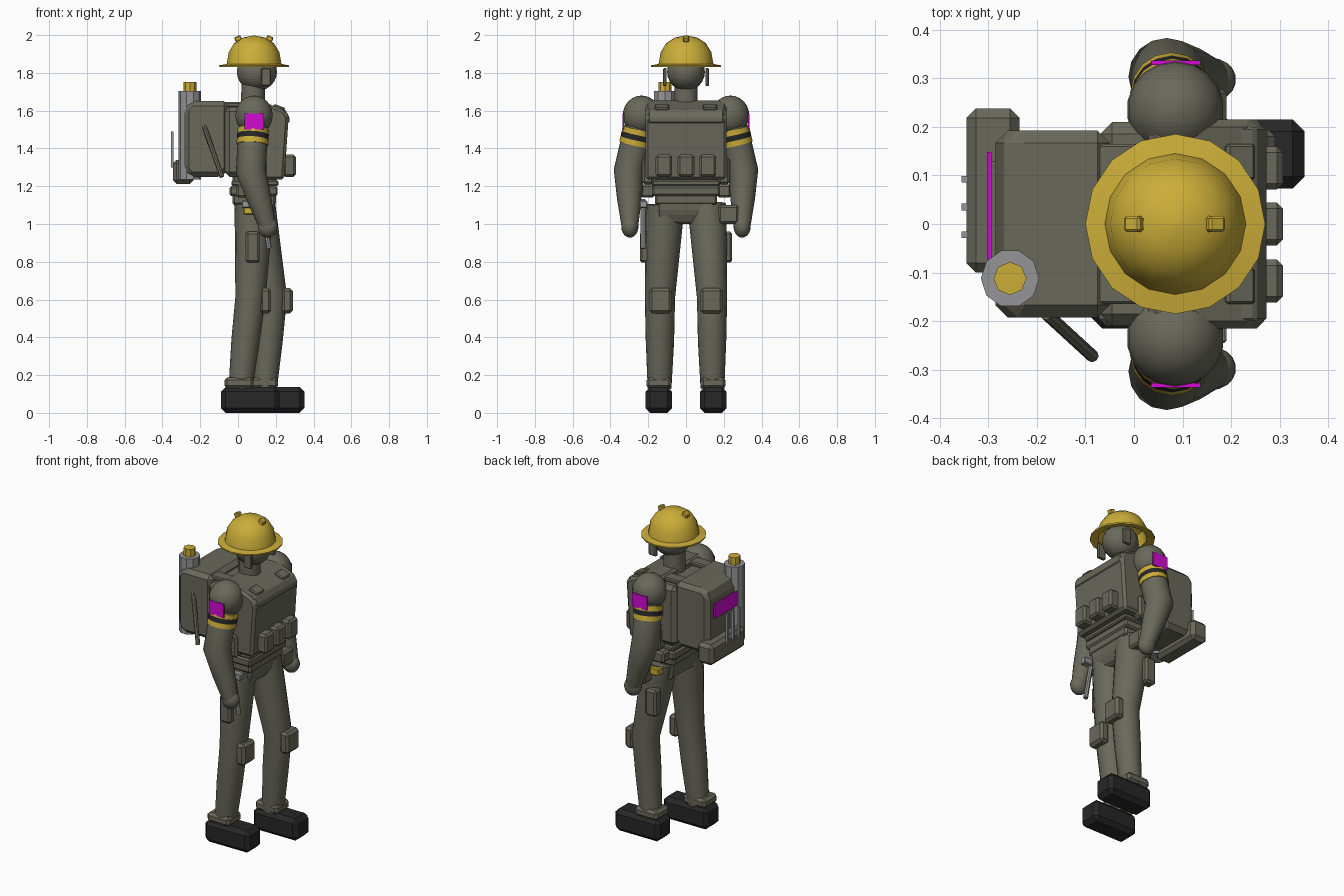
import bpy, bmesh
from math import cos, sin, tau
from mathutils import Vector, Euler

old = bpy.data.objects.get("Cube")
if old:
    bpy.data.objects.remove(old)


def material(name, rgb):
    m = bpy.data.materials.new(name)
    m.use_nodes = True
    m.diffuse_color = (*rgb, 1)
    m.node_tree.nodes["Principled BSDF"].inputs["Base Color"].default_value = (*rgb, 1)
    return m


OLIVE = material("olive_cloth", (0.14, 0.14, 0.105))
YELLOW = material("safety_yellow", (0.6, 0.42, 0.04))
BLACK = material("black_rubber", (0.02, 0.02, 0.021))
GREY = material("grey_metal", (0.3, 0.3, 0.31))
MAGENTA = material("magenta_patch", (0.65, 0.003, 0.65))


def finish(name, bm, mat, smooth=False):
    bmesh.ops.recalc_face_normals(bm, faces=bm.faces)
    mesh = bpy.data.meshes.new(name)
    bm.to_mesh(mesh)
    bm.free()
    mesh.materials.append(mat)
    obj = bpy.data.objects.new(name, mesh)
    bpy.context.collection.objects.link(obj)
    if smooth:
        bpy.ops.object.select_all(action='DESELECT')
        obj.select_set(True)
        bpy.context.view_layer.objects.active = obj
        bpy.ops.object.shade_smooth_by_angle(angle=0.6)
    return obj


def chamfer(bm, width):
    if width:
        bmesh.ops.bevel(bm, geom=bm.edges[:], offset=width, segments=1,
                        affect='EDGES', clamp_overlap=True)


def box(name, x, y, z, mat=OLIVE, bevel=0.012, rot=(0, 0, 0)):
    """Chamfered box given by its (min, max) on each axis."""
    bm = bmesh.new()
    bmesh.ops.create_cube(bm, size=1)
    size = Vector([abs(b - a) for a, b in (x, y, z)])
    mid = Vector([(a + b) / 2 for a, b in (x, y, z)])
    bmesh.ops.scale(bm, vec=size, verts=bm.verts)
    chamfer(bm, bevel)
    bmesh.ops.rotate(bm, matrix=Euler(rot).to_matrix(), verts=bm.verts)
    bmesh.ops.translate(bm, vec=mid, verts=bm.verts)
    return finish(name, bm, mat)


def slab(name, profile, half, mat=OLIVE, bevel=0.015):
    """Side profile (x, z) extruded across y; half is its half width."""
    bm = bmesh.new()
    face = bm.faces.new([bm.verts.new((x, -half, z)) for x, z in profile])
    ext = bmesh.ops.extrude_face_region(bm, geom=[face])
    moved = [v for v in ext["geom"] if isinstance(v, bmesh.types.BMVert)]
    bmesh.ops.translate(bm, vec=(0, 2 * half, 0), verts=moved)
    bmesh.ops.recalc_face_normals(bm, faces=bm.faces)
    chamfer(bm, bevel)
    return finish(name, bm, mat)


def tube(name, points, radii, mat=OLIVE, sides=16, axis=None):
    """Round loft through points, each with its own radius."""
    bm = bmesh.new()
    pts = [Vector(p) for p in points]
    up = Vector((0, 0, 1))
    rings = []
    for i, (p, r) in enumerate(zip(pts, radii)):
        d = axis or (pts[min(i + 1, len(pts) - 1)] - pts[max(i - 1, 0)])
        q = up.rotation_difference(d)
        rings.append([bm.verts.new(p + q @ Vector((r * cos(tau * k / sides),
                      r * sin(tau * k / sides), 0))) for k in range(sides)])
    for a, b in zip(rings, rings[1:]):
        for k in range(sides):
            j = (k + 1) % sides
            bm.faces.new((a[k], a[j], b[j], b[k]))
    bm.faces.new(rings[0])
    bm.faces.new(rings[-1])
    return finish(name, bm, mat, True)


def turned(name, cx, cy, profile, mat, sides):
    return tube(name, [(cx, cy, z) for r, z in profile], [r for r, z in profile],
                mat, sides, Vector((0, 0, 1)))


def ball(name, centre, radius):
    bm = bmesh.new()
    bmesh.ops.create_uvsphere(bm, u_segments=18, v_segments=12, radius=1)
    bmesh.ops.scale(bm, vec=radius, verts=bm.verts)
    bmesh.ops.translate(bm, vec=centre, verts=bm.verts)
    return finish(name, bm, OLIVE, True)


# Helmet, head and neck
turned("helmet", 0.085, 0, [(0.002, 1.998), (0.06, 1.987), (0.105, 1.957), (0.134, 1.91),
       (0.145, 1.847), (0.185, 1.84), (0.184, 1.831), (0.138, 1.84), (0.12, 1.91),
       (0.002, 1.96)], YELLOW, 16)
for x, tilt in ((0, -0.4), (0.167, 0.4)):
    box("helmet_clip", (x - 0.018, x + 0.018), (-0.016, 0.016), (1.967, 1.995), YELLOW, 0.005, (0, tilt, 0))
ball("head", (0.1, 0, 1.805), (0.108, 0.1, 0.1))
turned("neck", 0.08, 0, [(0.064, 1.6), (0.062, 1.76)], OLIVE, 14)

# Torso, vest and belts
slab("vest_front", [(0.03, 1.235), (0.245, 1.235), (0.268, 1.565), (0.245, 1.6),
                    (0.12, 1.655), (0.03, 1.655)], 0.215)
slab("vest_flap", [(0.2, 1.535), (0.271, 1.535), (0.273, 1.565), (0.25, 1.605), (0.2, 1.615)], 0.2, bevel=0.006)
box("vest_back", (-0.07, 0.05), (-0.21, 0.21), (1.25, 1.62), bevel=0.025)
box("waist", (-0.03, 0.2), (-0.165, 0.165), (1.1, 1.26))
box("upper_belt", (-0.035, 0.215), (-0.18, 0.18), (1.2, 1.232), bevel=0.008)
box("lower_belt", (-0.045, 0.21), (-0.18, 0.18), (1.148, 1.2), bevel=0.01)
slab("pelvis", [(-0.03, 1.15), (0.2, 1.15), (0.19, 1.06), (0.16, 1.0), (0.0, 1.0)], 0.155)
for y in (-0.117, 0, 0.115):
    box("chest_pouch", (0.24, 0.306), (y - 0.044, y + 0.044), (1.25, 1.367))

# Parts that repeat on both sides
for s in (-1, 1):
    def ys(a, b):
        return (s * a, s * b)

    box("ear_guard", (0.122, 0.175), ys(0.102, 0.122), (1.73, 1.825), bevel=0.005)
    box("front_strap", (0.185, 0.248), ys(0.09, 0.165), (1.6, 1.626), bevel=0.006, rot=(0, 0.35, 0))
    box("back_strap", (-0.085, 0.06), ys(0.09, 0.165), (1.62, 1.645), bevel=0.006)
    box("side_pouch", (0.02, 0.15), ys(0.17, 0.232), (1.21, 1.35))
    box("belt_pouch", (-0.01, 0.08), ys(0.165, 0.24), (1.14, 1.21))
    box("hip_buckle", (0.03, 0.09), ys(0.165, 0.23), (1.05, 1.095), YELLOW, 0.005)
    box("thigh_pouch", (0.04, 0.115), ys(0.18, 0.244), (0.795, 0.96))

    # Arms
    shoulder = Vector((0.085, s * 0.235, 1.575))
    elbow = Vector((0.068, s * 0.303, 1.28))
    hand = Vector((0.157, s * 0.297, 0.985))
    ball("shoulder", shoulder, (0.1, 0.1, 0.105))
    tube("arm", [hand, hand.lerp(elbow, 0.5), elbow, elbow.lerp(shoulder, 0.5), shoulder],
         (0.044, 0.065, 0.08, 0.079, 0.074))
    ball("hand", hand, (0.053, 0.045, 0.057))
    for i, mat in enumerate((YELLOW, BLACK, YELLOW)):
        ends = [shoulder.lerp(elbow, 0.53 - 0.095 * (i + k)) for k in (0, 1)]
        tube("arm_band", ends, (0.084, 0.084), mat)
    box("sleeve_patch", (0.035, 0.137), ys(0.327, 0.336), (1.5, 1.585), MAGENTA, 0)

    # Legs: the +y leg steps forward
    step = 1 if s > 0 else 0
    knee_x, ankle_x, boot_x = 0.066 + 0.114 * step, 0.013 + 0.13 * step, -0.09 + 0.131 * step
    hip_x = 0.085 + 0.01 * step
    tube("leg", [(ankle_x, s * 0.14, 0.13), ((ankle_x + knee_x) / 2, s * 0.138, 0.38),
                 (knee_x, s * 0.138, 0.61), ((knee_x + hip_x) / 2, s * 0.125, 0.85),
                 (hip_x, s * 0.11, 1.1)], (0.063, 0.075, 0.08, 0.092, 0.103))
    box("knee_pad", (knee_x + 0.05, knee_x + 0.11), ys(0.075, 0.195), (0.527, 0.66), bevel=0.015)
    box("ankle_cuff", (ankle_x - 0.085, ankle_x + 0.07), ys(0.078, 0.21), (0.13, 0.188), bevel=0.015)
    box("boot", (boot_x, boot_x + 0.31), ys(0.073, 0.215), (0, 0.137), BLACK, 0.025)

# Single hip pouch and hand tool
box("hip_pouch", (0.09, 0.19), (0.17, 0.28), (1.0, 1.1))
box("tool_head", (0.02, 0.19), (-0.245, -0.205), (1.085, 1.125), GREY, 0.005)
tube("tool_handle", [(0.165, -0.228, 0.87), (0.12, -0.228, 1.13)], (0.014, 0.014), GREY, 8)

# Backpack with its attachments
slab("backpack", [(-0.255, 1.25), (-0.08, 1.25), (-0.05, 1.29), (-0.05, 1.65),
                  (-0.25, 1.65), (-0.285, 1.61), (-0.285, 1.29)], 0.192, bevel=0.025)
box("pack_patch", (-0.302, -0.293), (-0.148, 0.148), (1.468, 1.557), MAGENTA, 0)
box("patch_backing", (-0.294, -0.28), (-0.13, 0.13), (1.48, 1.545), OLIVE, 0)
box("lower_pack_roll", (-0.345, -0.235), (-0.1, 0.238), (1.212, 1.34), bevel=0.02)
for y in (-0.022, 0.035, 0.092):
    box("pack_rod", (-0.355, -0.341), (y - 0.007, y + 0.007), (1.3, 1.49), GREY, 0)
turned("gas_bottle", -0.255, -0.112, [(0.06, 1.235), (0.06, 1.705)], GREY, 10)
turned("bottle_valve", -0.255, -0.112, [(0.034, 1.7), (0.034, 1.752)], YELLOW, 8)
tube("pack_hose", [(-0.085, -0.272, 1.25), (-0.18, -0.185, 1.52)], (0.013, 0.013), OLIVE, 8)
